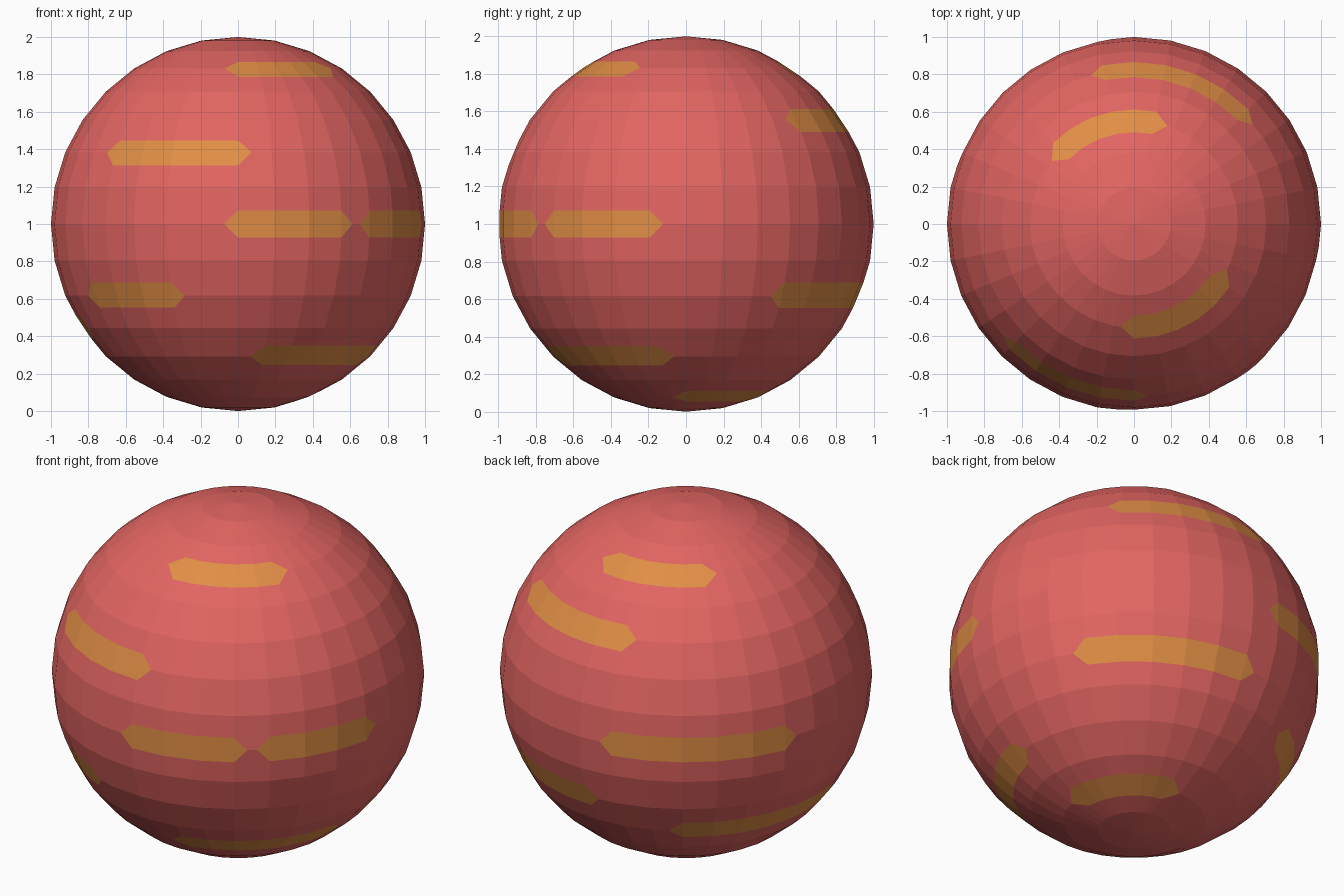
import bpy, bmesh, math

cube = bpy.data.objects.get("Cube")
if cube:
    bpy.data.objects.remove(cube, do_unlink=True)


def make_material(name, color):
    mat = bpy.data.materials.new(name)
    mat.use_nodes = True
    mat.diffuse_color = (*color, 1)
    mat.node_tree.nodes["Principled BSDF"].inputs["Base Color"].default_value = (*color, 1)
    return mat


STEP = math.radians(11.25)

# Dashes: latitude step, first and last longitude step (counted from +x)
DASHES = [
    (5, 24, 29), (5, 7, 12), (3, 4, 9), (2, 20, 24),
    (0, 24, 27), (0, 28, 31), (0, 9, 14),
    (-2, 19, 22), (-2, 3, 8), (-3, 11, 17), (-4, 25, 31), (-6, 0, 7),
]


def on_dash(edge):
    """True for a ring edge that lies inside one of the dashes."""
    a, b = (v.co for v in edge.verts)
    if abs(a.z - b.z) > 0.001:
        return False
    mid = (a + b) / 2
    lat = round(math.asin(max(-1, min(1, a.z))) / STEP)
    lon = (math.atan2(mid.y, mid.x) / STEP) % 32
    return any(lat == row and first < lon < last for row, first, last in DASHES)


# Faceted ball whose chosen ring edges are bevelled into coloured dashes
bm = bmesh.new()
bmesh.ops.create_uvsphere(bm, u_segments=32, v_segments=16, radius=1)
edges = [e for e in bm.edges if on_dash(e)]
result = bmesh.ops.bevel(bm, geom=edges, offset=0.073, offset_type='OFFSET',
                         segments=1, profile=0.5, affect='EDGES',
                         clamp_overlap=False, material=1)
for face in result["faces"]:
    face.material_index = 1
bmesh.ops.translate(bm, verts=bm.verts, vec=(0, 0, 1))

mesh = bpy.data.meshes.new("ball")
bm.to_mesh(mesh)
bm.free()
mesh.materials.append(make_material("coral red", (0.76, 0.13, 0.122)))
mesh.materials.append(make_material("amber", (0.75, 0.27, 0.06)))
ball = bpy.data.objects.new("ball", mesh)
bpy.context.collection.objects.link(ball)
